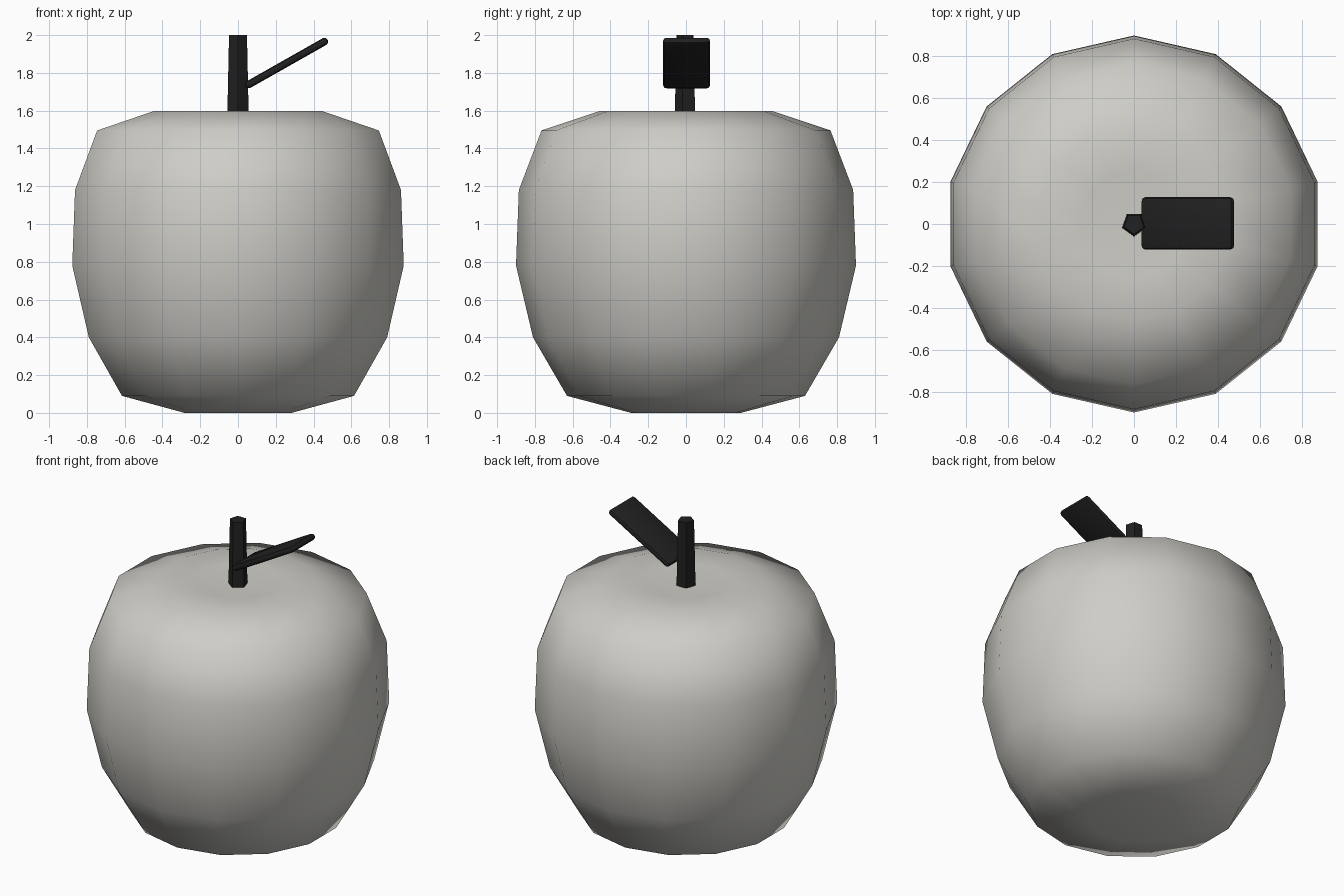
import bpy, bmesh, math
from mathutils import Matrix, Vector

if "Cube" in bpy.data.objects:
    bpy.data.objects.remove(bpy.data.objects["Cube"])


def material(name, rgb):
    m = bpy.data.materials.new(name)
    m.diffuse_color = (*rgb, 1)
    m.use_nodes = True
    m.node_tree.nodes["Principled BSDF"].inputs["Base Color"].default_value = m.diffuse_color
    return m


def finish(bm, name, mat, angle):
    bmesh.ops.recalc_face_normals(bm, faces=bm.faces)
    me = bpy.data.meshes.new(name)
    bm.to_mesh(me)
    bm.free()
    ob = bpy.data.objects.new(name, me)
    bpy.context.collection.objects.link(ob)
    me.materials.append(mat)
    bpy.ops.object.select_all(action='DESELECT')
    bpy.context.view_layer.objects.active = ob
    ob.select_set(True)
    bpy.ops.object.shade_smooth_by_angle(angle=math.radians(angle))
    return ob


def lathe(name, profile, sides, mat, angle):
    """Spin (radius, z) rings around z; the first and last points are poles."""
    bm = bmesh.new()
    rings = []
    for r, z in profile[1:-1]:
        a = [2 * math.pi * i / sides - math.pi / 2 for i in range(sides)]
        rings.append([bm.verts.new((r * math.cos(t), r * math.sin(t), z)) for t in a])
    bottom = bm.verts.new((0, 0, profile[0][1]))
    top = bm.verts.new((0, 0, profile[-1][1]))
    for i in range(sides):
        j = (i + 1) % sides
        bm.faces.new((bottom, rings[0][j], rings[0][i]))
        bm.faces.new((top, rings[-1][i], rings[-1][j]))
        for lo, hi in zip(rings, rings[1:]):
            bm.faces.new((lo[i], lo[j], hi[j], hi[i]))
    return finish(bm, name, mat, angle)


skin = material("pale_grey", (0.62, 0.61, 0.57))
dark = material("near_black", (0.015, 0.015, 0.015))

# Fruit body: 14-sided smooth lathe with a shallow dimple
lathe("apple_body", [(0, 0.02), (0.29, 0), (0.63, 0.09), (0.81, 0.4), (0.9, 0.78),
                     (0.885, 1.18), (0.765, 1.495), (0.46, 1.597), (0.25, 1.597),
                     (0, 1.57)], 14, skin, 180)

# Tapered five-sided stem
lathe("stem", [(0, 1.55), (0.06, 1.55), (0.05, 2.0), (0, 2.0)], 5, dark, 30)

# Leaf: thin rounded slab tilted upwards
bm = bmesh.new()
bmesh.ops.create_cube(bm, size=1)
bmesh.ops.scale(bm, vec=Vector((0.5, 0.25, 0.04)), verts=bm.verts)
bmesh.ops.bevel(bm, geom=bm.edges[:], offset=0.018, segments=2, profile=0.5, affect='EDGES')
bmesh.ops.transform(bm, verts=bm.verts, matrix=Matrix.Translation((0.257, 0.003, 1.852))
                    @ Matrix.Rotation(math.radians(-29.5), 4, 'Y'))
finish(bm, "leaf", dark, 40)
